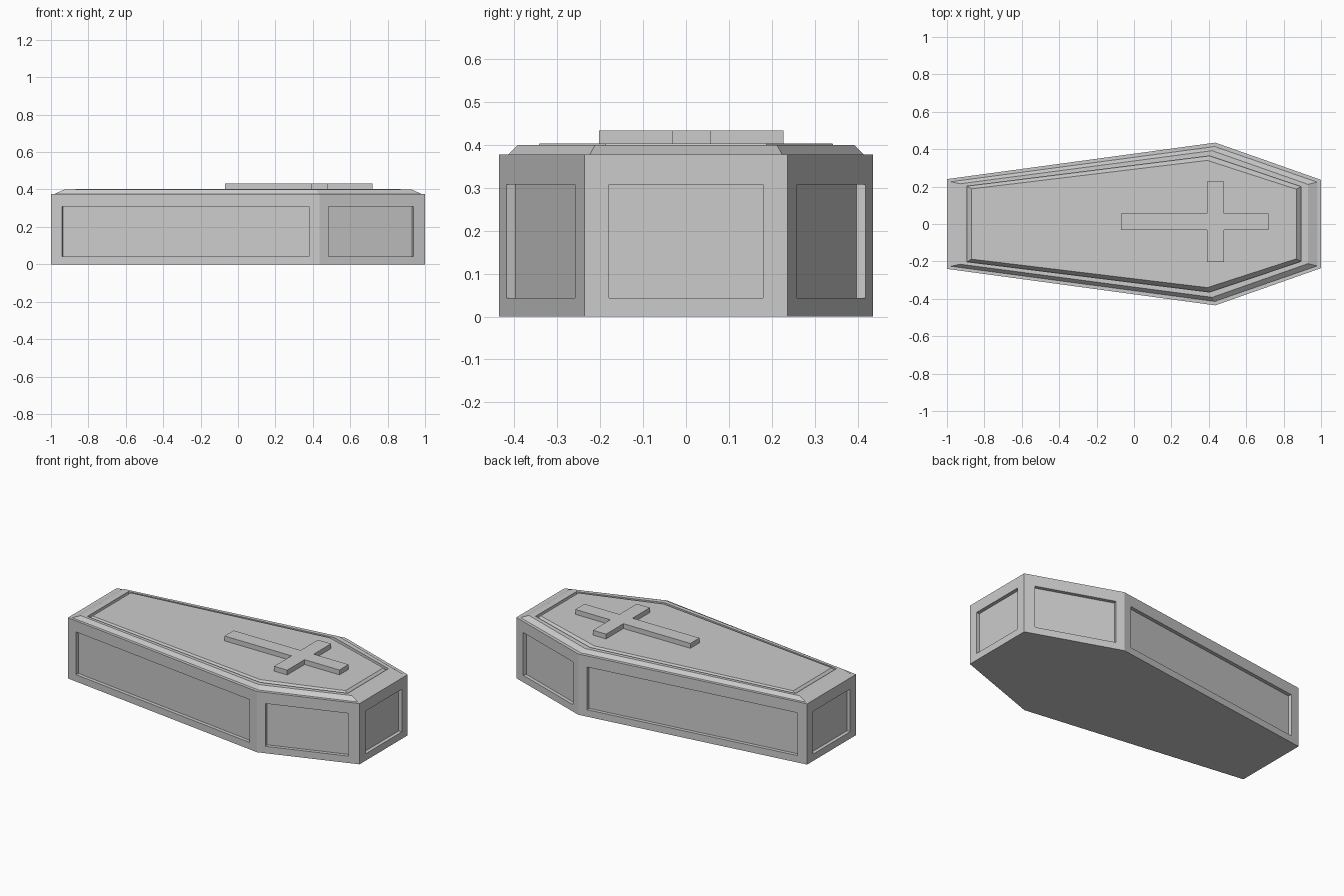
import bpy, bmesh
from mathutils import Vector

if "Cube" in bpy.data.objects:
    bpy.data.objects.remove(bpy.data.objects["Cube"])


def hexagon(x_end, y_foot, x_shoulder, y_shoulder, y_head, z):
    # coffin outline, counter-clockwise seen from above
    half = [(-x_end, -y_foot), (x_shoulder, -y_shoulder), (x_end, -y_head)]
    pts = half + [(x, -y) for x, y in reversed(half)]
    return [Vector((x, y, z)) for x, y in pts]


def finish(bm, name):
    bmesh.ops.remove_doubles(bm, verts=bm.verts, dist=1e-5)
    bmesh.ops.recalc_face_normals(bm, faces=bm.faces)
    mesh = bpy.data.meshes.new(name)
    bm.to_mesh(mesh)
    bm.free()
    obj = bpy.data.objects.new(name, mesh)
    bpy.context.collection.objects.link(obj)
    return obj


def bridge(bm, a, b):
    n = len(a)
    for i in range(n):
        j = (i + 1) % n
        bm.faces.new((a[i], a[j], b[j], b[i]))


def loft(name, rings):
    # closed solid through a stack of matching outlines
    bm = bmesh.new()
    loops = [[bm.verts.new(p) for p in ring] for ring in rings]
    for a, b in zip(loops, loops[1:]):
        bridge(bm, a, b)
    bm.faces.new(loops[0][::-1])
    bm.faces.new(loops[-1])
    return finish(bm, name)


OUTER = (1.0, 0.24, 0.435, 0.435, 0.236)
SEAM, LID = 0.345, 0.377
PANEL_Z0, PANEL_Z1, DEPTH = 0.043, 0.308, 0.022

# Body: six walls, each with a recessed panel
bm = bmesh.new()
base, top = hexagon(*OUTER, 0), hexagon(*OUTER, SEAM)
long_side, short_side, end = (0.042, 0.961), (0.085, 0.89), (0.12, 0.88)
flip = lambda s: (1 - s[1], 1 - s[0])
spans = [long_side, short_side, end, flip(short_side), flip(long_side), end]
for i, (t0, t1) in enumerate(spans):
    a, b = base[i], base[(i + 1) % 6]
    d = (b - a).normalized()
    inward = Vector((-d.y, d.x, 0)) * DEPTH
    p, q = a.lerp(b, t0), a.lerp(b, t1)
    z0, z1 = Vector((0, 0, PANEL_Z0)), Vector((0, 0, PANEL_Z1))
    frame = [a, b, top[(i + 1) % 6], top[i]]
    opening = [p + z0, q + z0, q + z1, p + z1]
    loops = [[bm.verts.new(c) for c in r]
             for r in (frame, opening, [c + inward for c in opening])]
    bridge(bm, loops[0], loops[1])
    bridge(bm, loops[1], loops[2])
    bm.faces.new(loops[2])
bm.faces.new([bm.verts.new(c) for c in reversed(base)])
bm.faces.new([bm.verts.new(c) for c in top])
finish(bm, "coffin_body")

# Lid: ledge, bevelled rim, groove and raised centre panel
loft("coffin_lid", [
    hexagon(*OUTER, SEAM),
    hexagon(*OUTER, LID),
    hexagon(0.98, 0.226, 0.432, 0.414, 0.224, LID),
    hexagon(0.93, 0.215, 0.418, 0.392, 0.212, 0.399),
    hexagon(0.893, 0.202, 0.405, 0.364, 0.200, 0.399),
    hexagon(0.893, 0.202, 0.405, 0.364, 0.200, 0.378),
    hexagon(0.868, 0.188, 0.392, 0.340, 0.186, 0.403),
])

# Cross on the lid
x0, x1, x2, x3 = -0.07, 0.39, 0.48, 0.72
y0, y1, y2, y3 = -0.203, -0.033, 0.057, 0.227
cross = [(x0, y1), (x1, y1), (x1, y0), (x2, y0), (x2, y1), (x3, y1),
         (x3, y2), (x2, y2), (x2, y3), (x1, y3), (x1, y2), (x0, y2)]
loft("lid_cross", [[Vector((x, y, z)) for x, y in cross] for z in (0.402, 0.433)])
